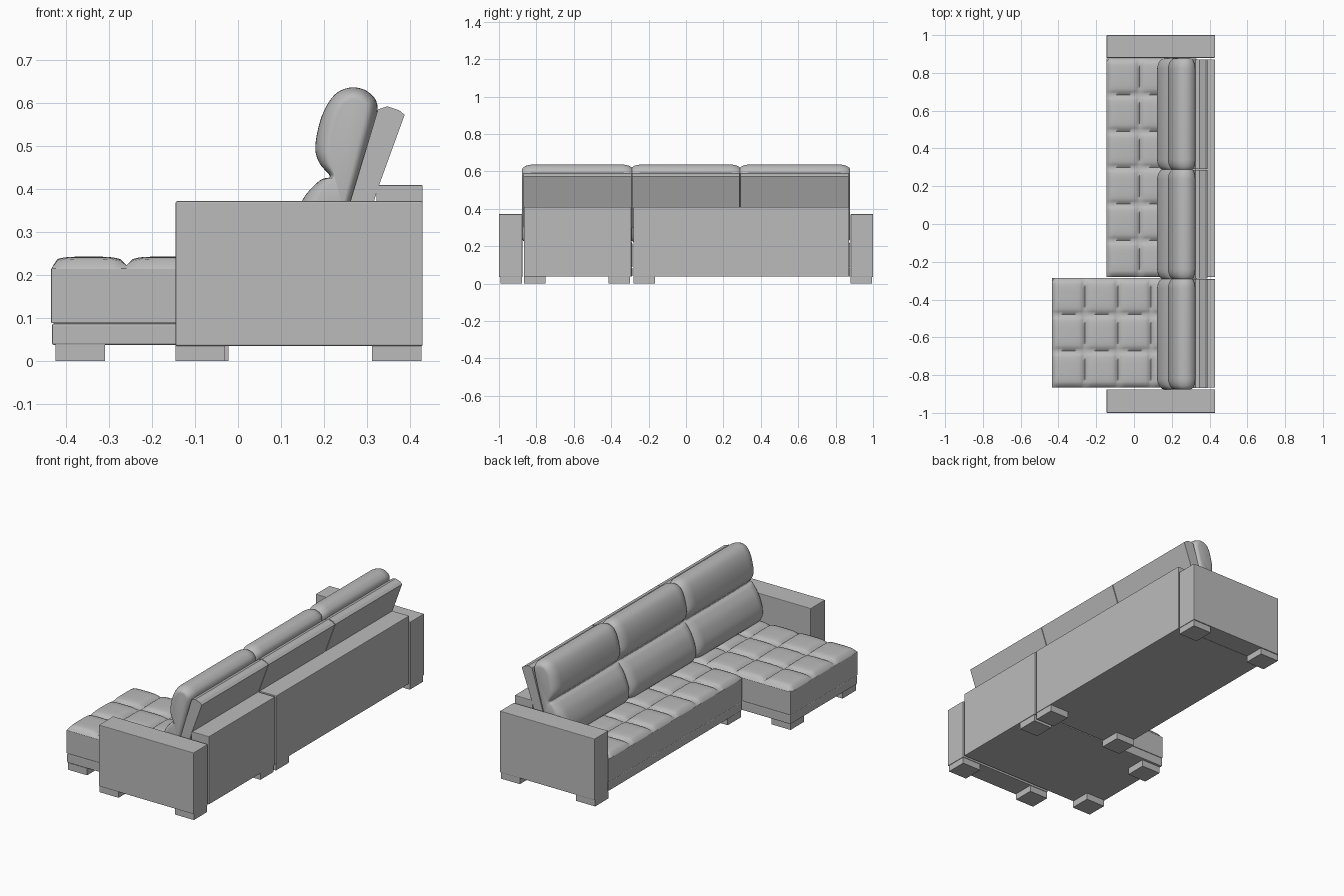
import bpy, bmesh, math
from mathutils import Vector

if "Cube" in bpy.data.objects:
    bpy.data.objects.remove(bpy.data.objects["Cube"], do_unlink=True)

GREY = (0.5, 0.5, 0.5, 1)
fabric = bpy.data.materials.new("grey_fabric")
fabric.use_nodes = True
fabric.diffuse_color = GREY
fabric.node_tree.nodes["Principled BSDF"].inputs["Base Color"].default_value = GREY


def finish(name, bm, smooth=None, bevel=0):
    bmesh.ops.recalc_face_normals(bm, faces=bm.faces)
    mesh = bpy.data.meshes.new(name)
    bm.to_mesh(mesh)
    bm.free()
    mesh.materials.append(fabric)
    ob = bpy.data.objects.new(name, mesh)
    bpy.context.collection.objects.link(ob)
    if bevel:
        mod = ob.modifiers.new("soft_edge", "BEVEL")
        mod.width, mod.segments = bevel, 2
    if smooth:
        bpy.ops.object.select_all(action="DESELECT")
        ob.select_set(True)
        bpy.context.view_layer.objects.active = ob
        bpy.ops.object.shade_smooth_by_angle(angle=math.radians(smooth))
    return ob


def box(name, x, y, z, bevel=0):
    bm = bmesh.new()
    bmesh.ops.create_cube(bm, size=1)
    for v in bm.verts:
        v.co = [r[0] + (c + 0.5) * (r[1] - r[0]) for c, r in zip(v.co, (x, y, z))]
    return finish(name, bm, bevel=bevel)


def prism(name, profile, y0, y1):
    """Extrude an x-z outline along y."""
    bm = bmesh.new()
    face = bm.faces.new([bm.verts.new((x, y0, z)) for x, z in profile])
    ext = bmesh.ops.extrude_face_region(bm, geom=[face])["geom"]
    bmesh.ops.translate(bm, vec=(0, y1 - y0, 0),
                        verts=[v for v in ext if isinstance(v, bmesh.types.BMVert)])
    return finish(name, bm)


def tufted_top(name, x, y, nx, ny, step=12):
    """Quilted pad: one pillow-shaped bump per cell, pinched at the seams."""
    bm = bmesh.new()
    cols, rows = nx * step, ny * step

    def bump(i):
        u = 2 * (i % step) / step - 1
        return (1 - u ** 4) ** 0.5

    grid = []
    for j in range(rows + 1):
        row = []
        for i in range(cols + 1):
            rim = i in (0, cols) or j in (0, rows)
            h = 0.215 if rim else 0.223 + 0.02 * bump(i) * bump(j)
            row.append(bm.verts.new((x[0] + (x[1] - x[0]) * i / cols,
                                     y[0] + (y[1] - y[0]) * j / rows, h)))
        grid.append(row)
    for a, b in zip(grid, grid[1:]):
        for i in range(cols):
            bm.faces.new((a[i], a[i + 1], b[i + 1], b[i]))
    ob = finish(name, bm, smooth=80)
    return ob


def smooth_loop(points, steps=5):
    """Closed Catmull-Rom curve through the points."""
    pts, out = [Vector(p) for p in points], []
    n = len(pts)
    for i in range(n):
        p0, p1, p2, p3 = (pts[(i + k) % n] for k in (-1, 0, 1, 2))
        for s in range(steps):
            t = s / steps
            out.append(0.5 * (2 * p1 + (p2 - p0) * t + (2 * p0 - 5 * p1 + 4 * p2 - p3) * t * t
                              + (3 * p1 - p0 - 3 * p2 + p3) * t ** 3))
    return out


# Two-lobed back cushion: headrest roll above a lumbar roll
CUSHION = smooth_loop([(0.22, 0.22), (0.14, 0.24), (0.123, 0.30), (0.15, 0.375),
                       (0.19, 0.42), (0.214, 0.43), (0.19, 0.46), (0.18, 0.50),
                       (0.195, 0.57), (0.225, 0.62), (0.265, 0.637), (0.305, 0.625),
                       (0.325, 0.585), (0.30, 0.48), (0.265, 0.36)])


def back_cushion(name, y0, y1, radius=0.06, steps=7):
    bm = bmesh.new()
    ends = [(radius * (1 - math.cos(a)), math.sin(a))
            for a in (k * math.pi / 2 / steps for k in range(steps + 1))]
    stations = [(y0 + d, f) for d, f in ends] + [(y1 - d, f) for d, f in reversed(ends)]
    rings = []
    for y, f in stations:
        ring = []
        for p in CUSHION:
            # shrink towards the inner spine near each end
            z = min(max(p.y, 0.27), 0.58)
            spine = Vector((0.2 + (z - 0.27) * 0.23, z))
            q = spine + (p - spine) * (0.5 + 0.5 * f)
            ring.append(bm.verts.new((q.x, y, q.y)))
        rings.append(ring)
    n = len(CUSHION)
    for a, b in zip(rings, rings[1:]):
        for i in range(n):
            bm.faces.new((a[i], a[(i + 1) % n], b[(i + 1) % n], b[i]))
    bm.faces.new(rings[0])
    bm.faces.new(rings[-1])
    finish(name, bm, smooth=60)


# Arms
box("right_arm", (-0.145, 0.43), (-1, -0.875), (0.035, 0.372), 0.003)
box("left_arm", (-0.145, 0.43), (0.88, 1), (0.035, 0.372), 0.003)

# Seat bodies, base rails, quilted tops and back walls
modules = {"chaise": (-0.435, -0.866, -0.287, 4, 3), "bench": (-0.145, -0.281, 0.877, 2, 6)}
for name, (front, y0, y1, nx, ny) in modules.items():
    box(name + "_base", (front + 0.002, 0.33), (y0, y1), (0.037, 0.088), 0.005)
    box(name + "_seat_body", (front, 0.33), (y0, y1), (0.088, 0.216), 0.002)
    tufted_top(name + "_seat_top", (front, front + 0.175 * nx), (y0, y1), nx, ny)
    box(name + "_back_wall", (0.322, 0.43), (y0, y1 - 0.005), (0.037, 0.41), 0.003)

# Reclining panels with back cushions in front
PANEL = [(0.24, 0.3), (0.295, 0.3), (0.325, 0.4), (0.388, 0.573), (0.375, 0.584),
         (0.348, 0.593), (0.326, 0.586)]
for name, y0, y1 in (("right", -0.868, -0.292), ("middle", -0.288, 0.286), ("left", 0.291, 0.87)):
    prism(name + "_back_panel", PANEL, y0, y1)
    back_cushion(name + "_back_cushion", y0 - 0.008, y1 + 0.008)

# Block feet, each given by its lower x and y corner
SIZE = 0.115
feet = [(x, y) for x in (-0.145, 0.312) for y in (-0.993, 0.88)]
feet += [(-0.425, -0.866), (-0.425, -0.415), (0.312, -0.415), (-0.137, -0.281), (0.312, -0.281)]
for i, (x, y) in enumerate(feet):
    box(f"foot_{i + 1}", (x, x + SIZE), (y, y + SIZE), (0, 0.038))
